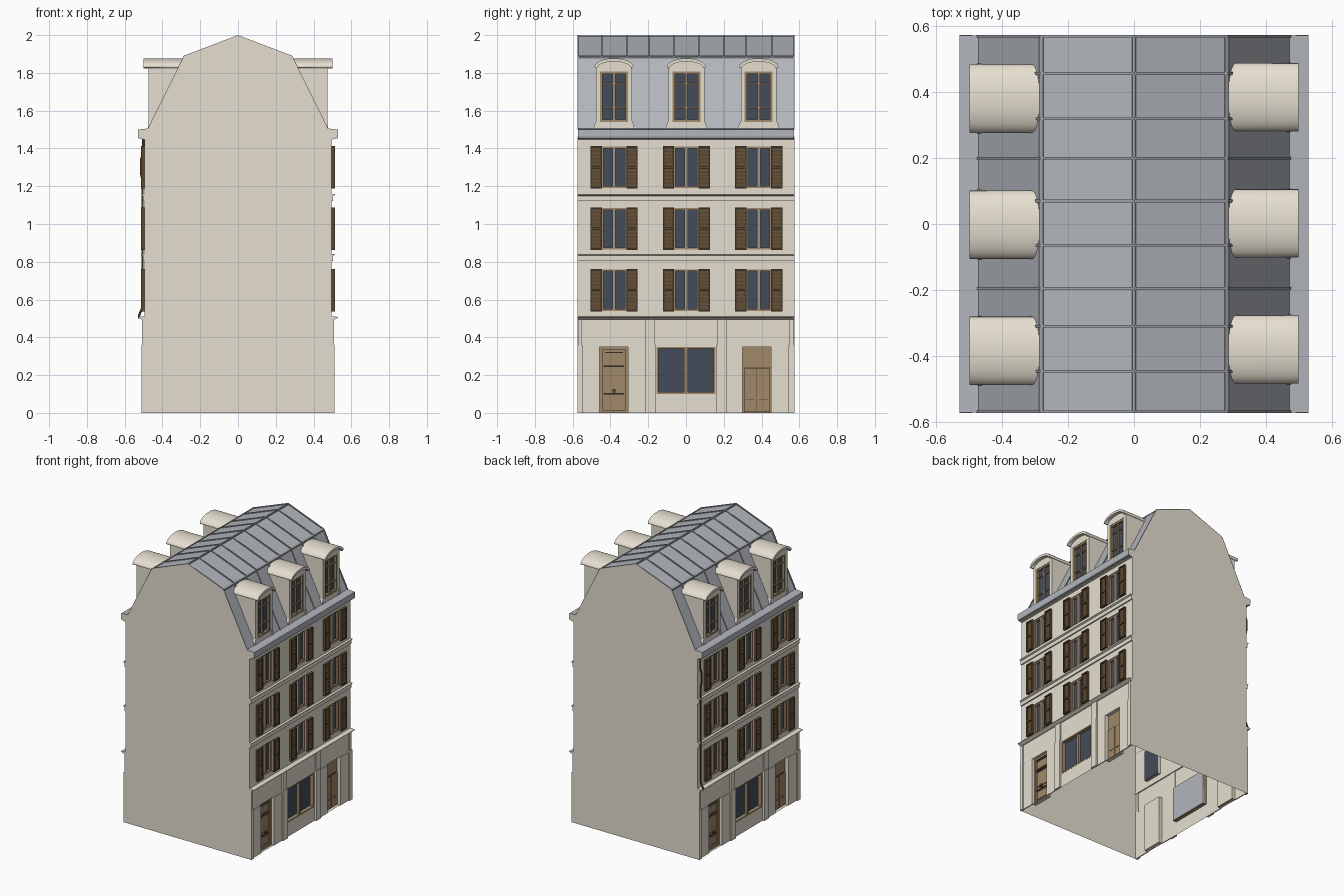
import bpy, bmesh, math

if "Cube" in bpy.data.objects:
    bpy.data.objects.remove(bpy.data.objects["Cube"])


def material(name, r, g, b):
    m = bpy.data.materials.new(name)
    lin = [((c / 255 + 0.055) / 1.055) ** 2.4 for c in (r, g, b)]
    m.diffuse_color = (*lin, 1)
    m.use_nodes = True
    m.node_tree.nodes["Principled BSDF"].inputs["Base Color"].default_value = m.diffuse_color
    return m


STONE = material("cream_stone", 230, 223, 208)
ZINC = material("zinc_roof", 178, 182, 188)
SEAM = material("seam_zinc", 160, 163, 169)
GLASS = material("dark_glass", 67, 76, 90)
WOOD = material("oak_wood", 160, 136, 105)
BROWN = material("shutter_brown", 92, 73, 52)
MULLION = material("pale_mullion", 164, 150, 126)

HALF = 0.574          # half depth of the building in y
BAYS = (-0.381, 0.002, 0.385)
FLOORS = (0.54, 0.865, 1.19)
WIN_H = 0.22


def prism(bm, a, b, caps=True):
    va, vb = [bm.verts.new(p) for p in a], [bm.verts.new(p) for p in b]
    n = len(va)
    for i in range(n):
        j = (i + 1) % n
        bm.faces.new((va[i], va[j], vb[j], vb[i]))
    if caps:
        bm.faces.new(va[::-1])
        bm.faces.new(vb)


def box(bm, x0, x1, y0, y1, z0, z1):
    q = [(y0, z0), (y1, z0), (y1, z1), (y0, z1)]
    prism(bm, [(x0, y, z) for y, z in q], [(x1, y, z) for y, z in q])


def extrude_y(bm, pts, y0=-HALF, y1=HALF):
    prism(bm, [(x, y0, z) for x, z in pts], [(x, y1, z) for x, z in pts])


def finish(name, bm, mats, both=True, normals=True):
    if normals:
        bmesh.ops.recalc_face_normals(bm, faces=bm.faces)
    me = bpy.data.meshes.new(name)
    bm.to_mesh(me)
    bm.free()
    for m in mats:
        me.materials.append(m)
    # the opposite facade is the same one turned half way round
    for suffix, ang in (("_right", 0), ("_left", math.pi)) if both else (("", 0),):
        ob = bpy.data.objects.new(name + suffix, me)
        ob.rotation_euler.z = ang
        bpy.context.collection.objects.link(ob)


def pierced_wall(bm, x, y0, y1, z0, z1, holes, depth):
    """Wall facing +x; each hole (y0, y1, z0, z1, material) gets reveals and a back."""
    def quad(pts, mi=0):
        f = bm.faces.new([bm.verts.new(p) for p in pts])
        f.material_index = mi
    ys = sorted({y0, y1, *[v for h in holes for v in h[:2]]})
    zs = sorted({z0, z1, *[v for h in holes for v in h[2:4]]})
    for a, b in zip(ys, ys[1:]):
        for c, d in zip(zs, zs[1:]):
            my, mz = (a + b) / 2, (c + d) / 2
            if not any(h[0] < my < h[1] and h[2] < mz < h[3] for h in holes):
                quad([(x, a, c), (x, b, c), (x, b, d), (x, a, d)])
    for a, b, c, d, mi in holes:
        ring = [(a, c), (b, c), (b, d), (a, d)]
        for (p, q), (r, s) in zip(ring, ring[1:] + ring[:1]):
            quad([(x, p, q), (x, r, s), (x - depth, r, s), (x - depth, p, q)])
        quad([(x - depth, p, q) for p, q in ring], mi)
    bmesh.ops.remove_doubles(bm, verts=bm.verts, dist=1e-5)


def frame(bm, x0, x1, y0, y1, z0, z1, w):
    box(bm, x0, x1, y0, y0 + w, z0, z1)
    box(bm, x0, x1, y1 - w, y1, z0, z1)
    box(bm, x0, x1, y0 + w, y1 - w, z0, z0 + w)
    box(bm, x0, x1, y0 + w, y1 - w, z1 - w, z1)


# gable end walls
bm = bmesh.new()
half = [(0.508, 0), (0.504, 0.5), (0.495, 0.5), (0.495, 1.455), (0.53, 1.46),
        (0.53, 1.5), (0.476, 1.502), (0.285, 1.89)]
outline = half + [(0, 2.0)] + [(-x, z) for x, z in half[::-1]]
bm.faces.new([bm.verts.new((x, -HALF, z)) for x, z in outline])
finish("gable_wall", bm, [STONE], normals=False)

# mansard roof skin
bm = bmesh.new()
roof = [(0.474, 1.5), (0.282, 1.886), (0, 1.994), (-0.282, 1.886), (-0.474, 1.5)]
rows = [[bm.verts.new((x, y, z)) for x, z in roof] for y in (-HALF, HALF)]
for i in range(4):
    bm.faces.new((rows[0][i], rows[1][i], rows[1][i + 1], rows[0][i + 1]))
finish("mansard_roof", bm, [ZINC], both=False, normals=False)

# standing seams, ridge and break rolls
bm = bmesh.new()
top = [(0.479, 1.502), (0.286, 1.891), (0, 2.0), (-0.286, 1.891), (-0.479, 1.502)]
for y in (-0.57, -0.447, -0.31, -0.195, -0.065, 0.07, 0.2, 0.32, 0.457, 0.57):
    extrude_y(bm, roof + top[::-1], y - 0.004, y + 0.004)
extrude_y(bm, [(-0.006, 1.99), (0.006, 1.99), (0.005, 1.999), (-0.005, 1.999)])
for s in (-1, 1):
    extrude_y(bm, [(s * 0.274, 1.888), (s * 0.286, 1.878), (s * 0.288, 1.887), (s * 0.277, 1.893)])
finish("roof_seams", bm, [SEAM], both=False)

# upper facade with window openings
WIN = [(y - 0.067, y + 0.067, z, z + WIN_H) for y in BAYS for z in FLOORS]
bm = bmesh.new()
pierced_wall(bm, 0.495, -HALF, HALF, 0.5, 1.455, [(*h, 1) for h in WIN], 0.025)
finish("upper_facade", bm, [STONE, GLASS], normals=False)

# ground floor wall with doors and shop window
DOOR_A, DOOR_B, SHOP = (-0.457, -0.307, 0, 0.35), (0.3, 0.45, 0, 0.35), (-0.155, 0.155, 0.1, 0.35)
bm = bmesh.new()
pierced_wall(bm, 0.498, -HALF, HALF, 0, 0.5,
             [(*DOOR_A, 0), (*DOOR_B, 0), (*SHOP, 1)], 0.03)
finish("ground_facade", bm, [STONE, ZINC], normals=False)

# stone bands, pilasters and ledges
bm = bmesh.new()
for z in (0.805, 1.122):
    extrude_y(bm, [(0.494, z), (0.504, z), (0.504, z + 0.027), (0.513, z + 0.032),
                   (0.513, z + 0.036), (0.494, z + 0.037)])
extrude_y(bm, [(0.49, 0.494), (0.51, 0.494), (0.53, 0.504), (0.53, 0.508), (0.49, 0.512)])
extrude_y(bm, [(0.494, 1.447), (0.512, 1.45), (0.512, 1.462), (0.494, 1.462)])
for a, b in ((-HALF, -0.547), (-0.218, -0.16), (0.162, 0.218), (0.543, HALF)):
    box(bm, 0.495, 0.511, a, b, 0, 0.36)
    box(bm, 0.495, 0.507, a + 0.004, b - 0.004, 0.36, 0.496)
for a, b in ((-0.547, -0.457), (-0.307, -0.218), (0.218, 0.3), (0.45, 0.543)):
    box(bm, 0.495, 0.502, a, b, 0.0, 0.347)
finish("stone_mouldings", bm, [STONE])

# zinc-covered eaves cornice
bm = bmesh.new()
extrude_y(bm, [(0.49, 1.453), (0.526, 1.453), (0.53, 1.462), (0.53, 1.5), (0.472, 1.506)],
          -HALF + 0.001, HALF - 0.001)
finish("eaves_cornice", bm, [ZINC])

# wooden window frames and pale centre mullions
bm, bm2 = bmesh.new(), bmesh.new()
for a, b, c, d in WIN:
    frame(bm, 0.472, 0.488, a, b, c, d, 0.01)
    m = (a + b) / 2
    box(bm2, 0.472, 0.488, m - 0.009, m + 0.009, c + 0.01, d - 0.01)
finish("window_frames", bm, [WOOD])
finish("window_mullions", bm2, [MULLION])

# louvred shutters
bm = bmesh.new()
for y in BAYS:
    for z in FLOORS:
        for s in (-1, 1):
            a, b = sorted((y + s * 0.065, y + s * 0.125))
            frame(bm, 0.496, 0.514, a, b, z - 0.002, z + WIN_H + 0.002, 0.008)
            box(bm, 0.496, 0.505, a + 0.007, b - 0.007, z + 0.005, z + WIN_H - 0.005)
            box(bm, 0.499, 0.513, a + 0.007, b - 0.007, z + 0.104, z + 0.116)
            for k in range(10):
                h = z + 0.01 + k * 0.0194 + (0.012 if k > 4 else 0)
                extrude_y(bm, [(0.503, h + 0.012), (0.511, h), (0.511, h + 0.004), (0.503, h + 0.016)],
                          a + 0.007, b - 0.007)
finish("shutters", bm, [BROWN])

# shop window glass and frame
bm = bmesh.new()
box(bm, 0.469, 0.473, *SHOP)
finish("shop_glass", bm, [GLASS])
bm = bmesh.new()
frame(bm, 0.47, 0.499, *SHOP, 0.01)
box(bm, 0.47, 0.492, -0.01, 0.01, 0.11, 0.34)
finish("shop_window_frame", bm, [WOOD])

# door leaves and raised panels
bm, bm2 = bmesh.new(), bmesh.new()
for d in (DOOR_A, DOOR_B):
    box(bm, 0.469, 0.473, *d)
frame(bm, 0.472, 0.482, *DOOR_A, 0.014)
for z0, z1 in ((0.03, 0.085), (0.125, 0.235), (0.262, 0.318)):
    box(bm, 0.472, 0.48, -0.434, -0.33, z0, z1)
box(bm2, 0.472, 0.484, -0.436, -0.328, 0.244, 0.252)
box(bm2, 0.472, 0.484, -0.43, -0.334, 0.318, 0.323)
box(bm2, 0.472, 0.482, -0.436, -0.328, 0.098, 0.104)
box(bm2, 0.48, 0.494, -0.39, -0.374, 0.108, 0.126)
for a, b in ((0.306, 0.373), (0.377, 0.444)):
    box(bm, 0.472, 0.481, a, b, 0.005, 0.236)
    box(bm2, 0.481, 0.483, a + 0.01, b - 0.01, 0.07, 0.074)
box(bm2, 0.472, 0.478, 0.302, 0.448, 0.237, 0.241)
box(bm2, 0.472, 0.478, 0.3735, 0.3765, 0.005, 0.237)
finish("doors", bm, [WOOD])
finish("door_details", bm2, [BROWN])


# dormers cut back to the mansard slope
def slope(z):
    return 0.282 + (1.886 - z) * 0.192 / 0.386


def into_roof(bm, pts, x):
    prism(bm, [(slope(z) - 0.004, y, z) for y, z in pts], [(x, y, z) for y, z in pts])


def arch(y, w, z, rise, n=16):
    return [(y + w * math.cos(math.pi * i / n), z + rise * math.sin(math.pi * i / n)) for i in range(n + 1)]


walls, hoods, bars = bmesh.new(), bmesh.new(), bmesh.new()
for y in BAYS:
    pierced_wall(walls, 0.474, y - 0.095, y + 0.095, 1.5, 1.83,
                 [(y - 0.074, y + 0.074, 1.54, 1.808, 1)], 0.02)
    for s in (-1, 1):
        e = y + s * 0.095
        tri = [(0.474, e, 1.5), (0.474, e, 1.83), (slope(1.83), e, 1.83)]
        walls.faces.new([walls.verts.new(p) for p in tri[::s]])
        # flared foot
        foot = [(e - s * 0.01, 1.504), (e + s * 0.011, 1.504), (e + s * 0.011, 1.522),
                (e + s * 0.001, 1.545), (e - s * 0.01, 1.545)]
        prism(walls, [(0.45, *p) for p in foot[::s]], [(0.477, *p) for p in foot[::s]])
    into_roof(walls, arch(y, 0.095, 1.824, 0.04), 0.474)
    into_roof(hoods, arch(y, 0.104, 1.83, 0.047) + arch(y, 0.09, 1.824, 0.036)[::-1], 0.499)
    # glazing bars
    frame(bars, 0.452, 0.472, y - 0.074, y + 0.074, 1.54, 1.808, 0.013)
    box(bars, 0.452, 0.466, y - 0.007, y + 0.007, 1.55, 1.8)
    for z in (1.615, 1.745):
        box(bars, 0.452, 0.464, y - 0.064, y + 0.064, z - 0.004, z + 0.004)
finish("dormer_walls", walls, [STONE, GLASS], normals=False)
for f in hoods.faces:
    f.smooth = len(f.verts) == 4
for e in hoods.edges:
    e.smooth = len(e.link_faces) == 2 and e.calc_face_angle(0) < 0.6
finish("dormer_hoods", hoods, [STONE])
finish("dormer_window_bars", bars, [WOOD])

# downpipe at the corner of the left facade
cu = bpy.data.curves.new("downpipe", "CURVE")
cu.dimensions = "3D"
cu.bevel_depth, cu.bevel_resolution = 0.006, 1
path = [(-0.502, 1.45), (-0.502, 1.37), (-0.514, 1.34), (-0.514, 1.27), (-0.505, 1.23),
        (-0.505, 0.56), (-0.524, 0.515), (-0.524, 0.5)]
sp = cu.splines.new("POLY")
sp.points.add(len(path) - 1)
for p, (x, z) in zip(sp.points, path):
    p.co = (x, 0.555, z, 1)
cu.materials.append(BROWN)
bpy.context.collection.objects.link(bpy.data.objects.new("downpipe", cu))
